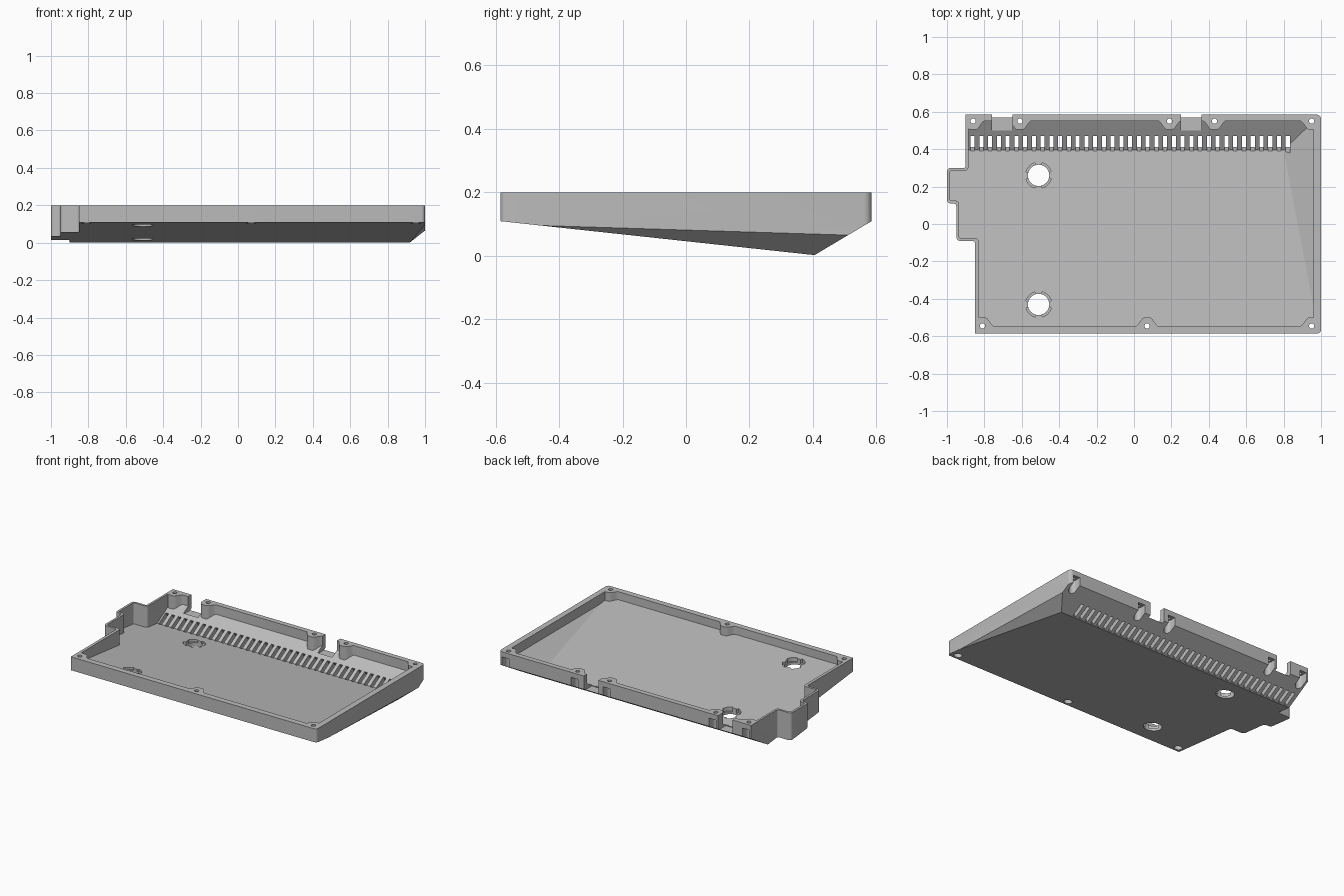
import bpy, bmesh, math
from mathutils import Vector, Matrix

if "Cube" in bpy.data.objects:
    bpy.data.objects.remove(bpy.data.objects["Cube"])

TOP = 0.2
FLOOR_SLOPE, BACK_SLOPE = -0.108, 0.594


def make(name, bm):
    bmesh.ops.recalc_face_normals(bm, faces=bm.faces)
    mesh = bpy.data.meshes.new(name)
    bm.to_mesh(mesh)
    bm.free()
    ob = bpy.data.objects.new(name, mesh)
    bpy.context.collection.objects.link(ob)
    return ob


def add_prism(bm, pts, z0, z1):
    face = bm.faces.new([bm.verts.new((x, y, z0)) for x, y in pts])
    ext = bmesh.ops.extrude_face_region(bm, geom=[face])["geom"]
    bmesh.ops.translate(bm, vec=(0, 0, z1 - z0), verts=[v for v in ext if isinstance(v, bmesh.types.BMVert)])


def prisms(name, outlines, z0, z1):
    bm = bmesh.new()
    for pts in outlines:
        add_prism(bm, pts, z0, z1)
    return make(name, bm)


def combine(ob, tool, operation="DIFFERENCE"):
    tool.hide_render = True
    mod = ob.modifiers.new("cut", "BOOLEAN")
    mod.operation, mod.solver, mod.object = operation, "EXACT", tool
    bpy.context.view_layer.objects.active = ob
    bpy.ops.object.modifier_apply(modifier=mod.name)
    bpy.data.objects.remove(tool)


def rounded(corners, steps=5):
    # corners are (x, y, radius); right-angled corners only
    out = []
    for i, (x, y, r) in enumerate(corners):
        p = Vector((x, y))
        if r == 0:
            out.append(p)
            continue
        a = (Vector(corners[i - 1][:2]) - p).normalized() * r
        b = (Vector(corners[(i + 1) % len(corners)][:2]) - p).normalized() * r
        for k in range(steps + 1):
            t = math.pi / 2 * k / steps
            out.append(p + a * (1 - math.sin(t)) + b * (1 - math.cos(t)))
    return out


def circle(x, y, r, n=24, start=0, sweep=math.tau):
    closed = sweep == math.tau
    return [(x + r * math.cos(start + sweep * k / (n if closed else n - 1)),
             y + r * math.sin(start + sweep * k / (n if closed else n - 1))) for k in range(n)]


def wedge(name, ridge, facet):
    # Block cut below by the sloping floor, the back slope and the corner facet
    bm = bmesh.new()
    bmesh.ops.create_cube(bm, size=4, matrix=Matrix.Translation((0, 0, 1.5)))
    a, b, c = (Vector(p) for p in facet)
    normal = (b - a).cross(c - a)
    if normal.z > 0:
        normal.negate()
    planes = [(ridge, Vector((0, FLOOR_SLOPE, -1))), (ridge, Vector((0, BACK_SLOPE, -1))), (a, normal)]
    for co, no in planes:
        cut = bmesh.ops.bisect_plane(bm, geom=bm.verts[:] + bm.edges[:] + bm.faces[:],
                                     plane_co=co, plane_no=no, clear_outer=True)
        edges = [e for e in cut["geom_cut"] if isinstance(e, bmesh.types.BMEdge)]
        bmesh.ops.contextual_create(bm, geom=edges)
    return make(name, bm)


# Outer shell with stepped left wall
outer = [(-0.85, -0.585, 0), (1, -0.585, 0.02), (1, 0.585, 0.025), (-0.9, 0.585, 0), (-0.9, 0.3, 0.01),
         (-1, 0.3, 0.02), (-1, 0.11, 0.02), (-0.95, 0.11, 0.015), (-0.95, -0.09, 0.02), (-0.85, -0.09, 0.015)]
inner = [(-0.83, -0.545, 0.01), (0.96, -0.545, 0.01), (0.96, 0.55, 0.01), (-0.885, 0.55, 0.01), (-0.885, 0.285, 0.02),
         (-0.985, 0.285, 0.01), (-0.985, 0.125, 0.01), (-0.935, 0.125, 0.02), (-0.935, -0.075, 0.01), (-0.83, -0.075, 0.02)]
shell = prisms("tray_shell", [rounded(outer)], -0.1, TOP)
combine(shell, wedge("outer_wedge", (0, 0.405, 0.002), [(0.92, 0.405, 0.002), (1, 0.51, 0.065), (1, -0.45, 0.095)]),
        "INTERSECT")

# Cavity, with the screw bosses left standing
screws = [(x, 0.55) for x in (-0.86, -0.61, 0.19, 0.43, 0.95)] + [(x, -0.545) for x in (-0.81, 0.07, 0.95)]


def bump(x, y):
    side = math.copysign(1, y)
    pts = [(x - 0.062, y + side * 0.1)]
    for k in range(21):
        dx = -0.062 + 0.0062 * k
        t = min(1, max(0, (0.062 - abs(dx)) / 0.047))
        pts.append((x + dx, side * (0.551 if y > 0 else 0.546) - side * 0.046 * t * t * (3 - 2 * t)))
    return pts + [(x + 0.062, y + side * 0.1)]


cavity = prisms("cavity", [rounded(inner)], -0.1, TOP + 0.1)
combine(cavity, wedge("inner_wedge", (0, 0.396, 0.044), [(0.8, 0.396, 0.044), (0.92, 0.51, 0.112), (0.96, -0.45, 0.135)]),
        "INTERSECT")
combine(cavity, prisms("bosses", [bump(x, y) for x, y in screws], -0.3, 0.5))
combine(shell, cavity)

# Screw holes and the recesses for the screw heads below
combine(shell, prisms("screw_holes", [circle(x, y, 0.014, 16) for x, y in screws], -0.2, 0.4))
recesses = []
for x, y in screws:
    if y > 0:
        recesses.append(circle(x, y, 0.026, 13, math.pi, math.pi) + [(x + 0.026, 0.7), (x - 0.026, 0.7)])
    else:
        recesses.append(circle(x, y, 0.026))
combine(shell, prisms("screw_recesses", recesses, -0.2, 0.165))

# Notches in the back wall
combine(shell, prisms("notches", [[(a, 0.5), (a + 0.11, 0.5), (a + 0.11, 0.7), (a, 0.7)] for a in (-0.76, 0.25)],
                      0.1, 0.4))

# Row of vents through the back slope
bm = bmesh.new()
tilt = Matrix.Rotation(math.atan(BACK_SLOPE), 4, "X")
for k in range(37):
    place = Matrix.Translation((-0.863 + 0.0468 * k, 0.442, 0.048)) @ tilt @ Matrix.Diagonal((0.022, 0.093, 0.12, 1))
    bmesh.ops.create_cube(bm, size=1, matrix=place)
combine(shell, make("vents", bm))

# Keyed mounting holes in the floor
for y in (0.26, -0.43):
    combine(shell, prisms("mount_hole", [circle(-0.51, y, 0.057, 32)], -0.2, 0.4))
    keyed = []
    for q in range(4):
        start = q * math.pi / 2 + 0.3
        keyed += circle(-0.51, y, 0.07, 8, start, 1.0) + circle(-0.51, y, 0.055, 4, start + 1.05, 0.47)
    mid = 0.022 + FLOOR_SLOPE * (y - 0.405)
    combine(shell, prisms("mount_key", [keyed], mid, 0.4))

# Grey plastic
grey = bpy.data.materials.new("grey_plastic")
grey.use_nodes = True
colour = (0.5, 0.5, 0.5, 1)
grey.diffuse_color = colour
grey.node_tree.nodes["Principled BSDF"].inputs["Base Color"].default_value = colour
shell.data.materials.clear()
shell.data.materials.append(grey)
for poly in shell.data.polygons:
    poly.material_index = 0

bpy.ops.object.select_all(action="DESELECT")
shell.select_set(True)
bpy.context.view_layer.objects.active = shell
bpy.ops.object.shade_smooth_by_angle(angle=math.radians(25))
